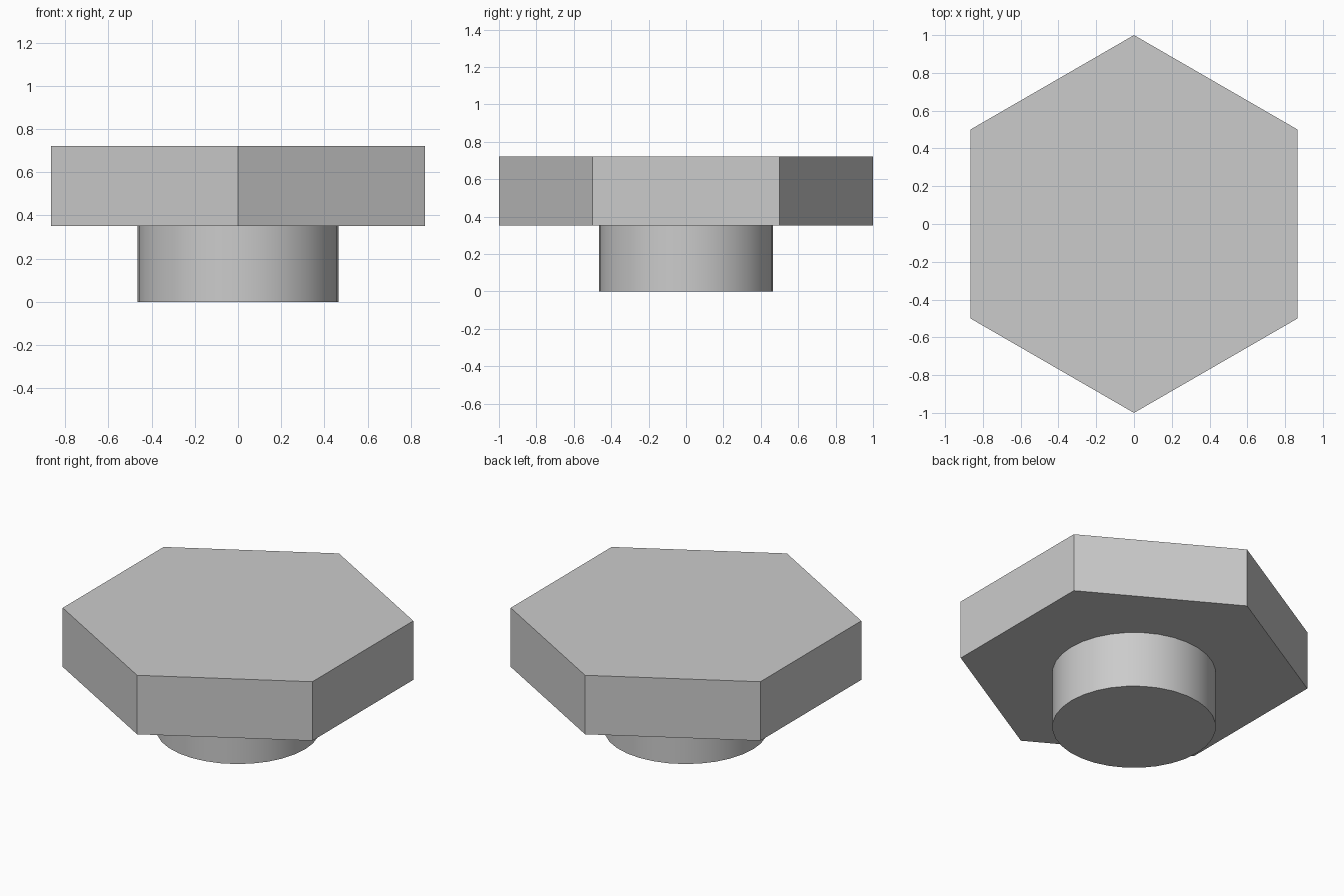
import bpy
import math

cube = bpy.data.objects.get("Cube")
if cube:
    bpy.data.objects.remove(cube, do_unlink=True)

# Single plain metal colour
GREY = (0.6, 0.6, 0.6, 1.0)
metal = bpy.data.materials.new("plain_grey")
metal.use_nodes = True
metal.diffuse_color = GREY
metal.node_tree.nodes["Principled BSDF"].inputs["Base Color"].default_value = GREY


def prism(name, sides, radius, bottom, top):
    """Upright prism with its first corner on the y axis."""
    bpy.ops.mesh.primitive_cylinder_add(
        vertices=sides, radius=radius, depth=top - bottom,
        location=(0, 0, (bottom + top) / 2))
    part = bpy.context.object
    part.name = part.data.name = name
    part.data.materials.append(metal)
    return part


HEAD_BASE = 0.352
HEAD_TOP = 0.722

# Hexagonal head with flat faces
prism("hex_head", 6, 1.0, HEAD_BASE, HEAD_TOP)

# Round shank below the head, smooth around and sharp at the rims
prism("round_shank", 32, 0.465, 0, HEAD_BASE)
bpy.ops.object.shade_smooth_by_angle(angle=math.radians(30))
